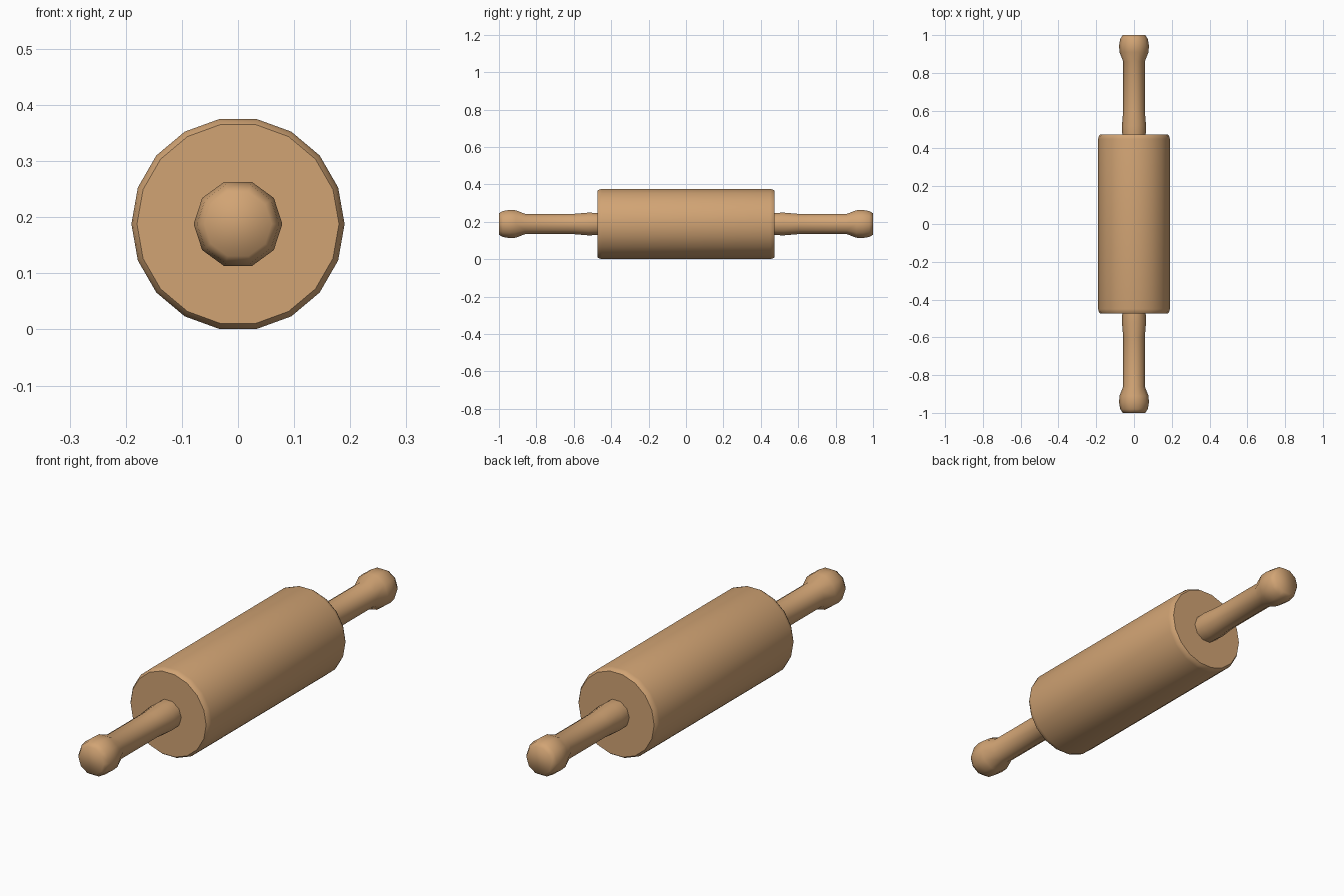
import bpy, bmesh, math

if "Cube" in bpy.data.objects:
    bpy.data.objects.remove(bpy.data.objects["Cube"], do_unlink=True)

AXIS_Z = 0.188

wood = bpy.data.materials.new("light wood")
wood.use_nodes = True
colour = (0.64, 0.37, 0.175, 1)
wood.diffuse_color = colour
wood.node_tree.nodes["Principled BSDF"].inputs["Base Color"].default_value = colour


def lathe(name, profile, sides, smooth_angle):
    """Turn a list of (y, radius) around the long axis, with capped ends."""
    bm = bmesh.new()
    rings = []
    for y, r in profile:
        angles = [2 * math.pi * i / sides for i in range(sides)]
        rings.append([bm.verts.new((r * math.cos(a), y, AXIS_Z + r * math.sin(a)))
                      for a in angles])
    for a, b in zip(rings, rings[1:]):
        for i in range(sides):
            j = (i + 1) % sides
            bm.faces.new((a[i], a[j], b[j], b[i]))
    bm.faces.new(rings[0])
    bm.faces.new(rings[-1])
    bmesh.ops.recalc_face_normals(bm, faces=bm.faces)
    mesh = bpy.data.meshes.new(name)
    bm.to_mesh(mesh)
    bm.free()
    mesh.materials.append(wood)
    obj = bpy.data.objects.new(name, mesh)
    bpy.context.collection.objects.link(obj)
    bpy.ops.object.select_all(action="DESELECT")
    obj.select_set(True)
    bpy.context.view_layer.objects.active = obj
    bpy.ops.object.shade_smooth_by_angle(angle=math.radians(smooth_angle))
    return obj


# Barrel with softened rims
rim = [(0.45, 0.19), (0.464, 0.187), (0.474, 0.18)]
lathe("barrel", [(-y, r) for y, r in reversed(rim)] + rim, 18, 40)

# Handles: collar, shaft and rounded knob
handle = [(0.45, 0.06), (0.475, 0.062), (0.52, 0.064), (0.6, 0.057),
          (0.86, 0.057), (0.91, 0.077), (0.945, 0.079), (0.98, 0.073), (1.0, 0.06)]
for name, side in (("front_handle", -1), ("back_handle", 1)):
    lathe(name, [(side * y, r) for y, r in handle], 10, 80)
